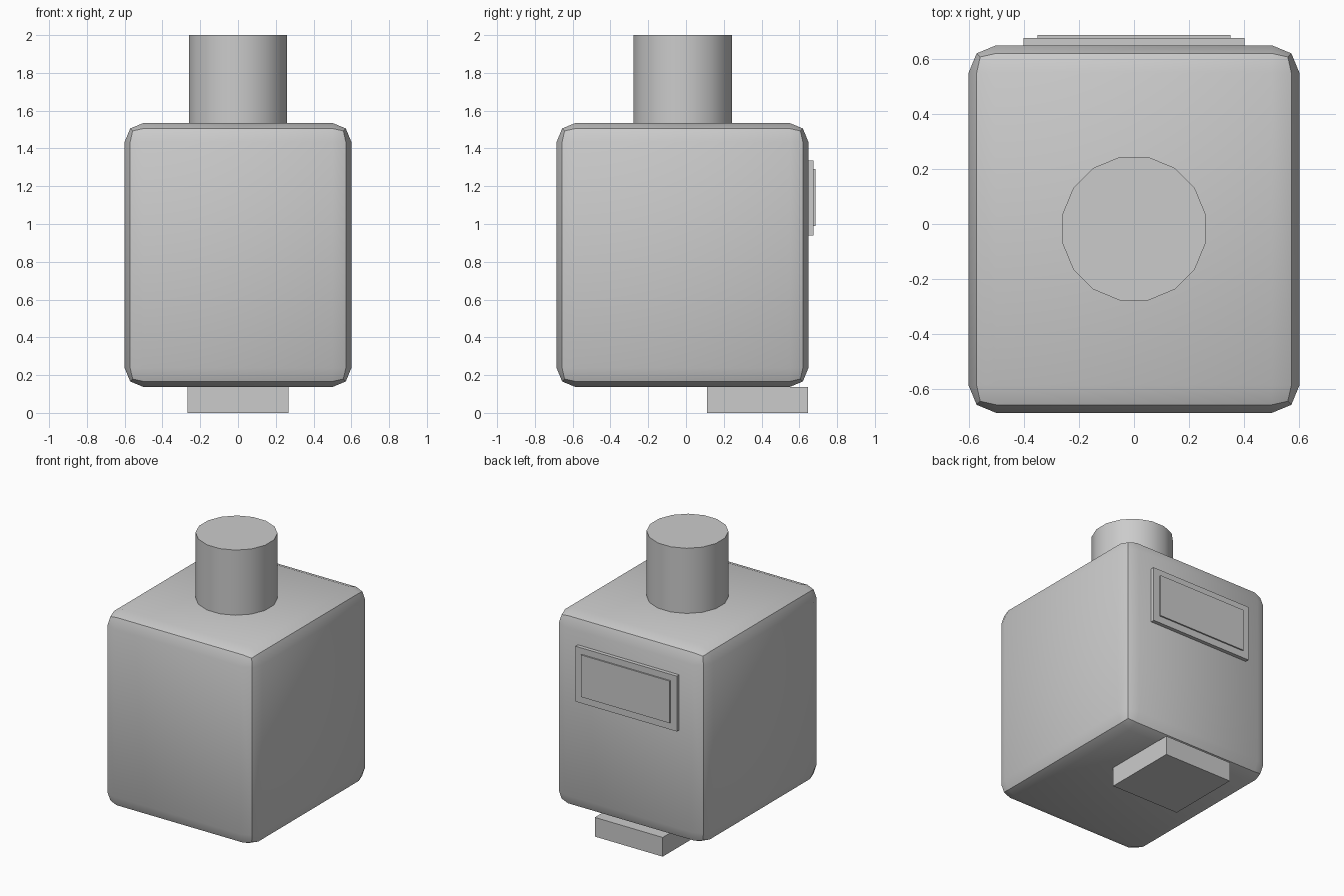
import bpy
import math

if "Cube" in bpy.data.objects:
    bpy.data.objects.remove(bpy.data.objects["Cube"])

# Single plain grey
grey = bpy.data.materials.new("plain_grey")
grey.use_nodes = True
colour = (0.6, 0.6, 0.6, 1)
grey.diffuse_color = colour
grey.node_tree.nodes["Principled BSDF"].inputs["Base Color"].default_value = colour


def finish(name):
    ob = bpy.context.object
    ob.name = name
    ob.data.materials.append(grey)
    return ob


def box(name, low, high):
    """Axis-aligned box between two opposite corners."""
    centre = [(a + b) / 2 for a, b in zip(low, high)]
    bpy.ops.mesh.primitive_cube_add(size=1, location=centre)
    ob = finish(name)
    ob.scale = [b - a for a, b in zip(low, high)]
    bpy.ops.object.transform_apply(location=False, rotation=False, scale=True)
    return ob


# Rounded body
body = box("body", (-0.6, -0.685, 0.137), (0.6, 0.648, 1.535))
bevel = body.modifiers.new("rounded_edges", "BEVEL")
bevel.width = 0.1
bevel.segments = 2
bpy.ops.object.modifier_apply(modifier=bevel.name)
bpy.ops.object.shade_smooth_by_angle(angle=math.radians(30))

# Neck on top, with a flat side facing each axis
bpy.ops.mesh.primitive_cylinder_add(
    vertices=16, radius=0.265, depth=0.5,
    location=(0, -0.017, 1.75), rotation=(0, 0, math.pi / 16))
finish("neck")
bpy.ops.object.shade_smooth_by_angle(angle=math.radians(30))

# Foot under the back edge
box("foot", (-0.268, 0.11, 0), (0.268, 0.645, 0.137))

# Back plate with a raised panel
box("back_plate", (-0.4, 0.62, 0.94), (0.4, 0.675, 1.335))
box("back_panel", (-0.35, 0.64, 0.99), (0.35, 0.685, 1.29))
